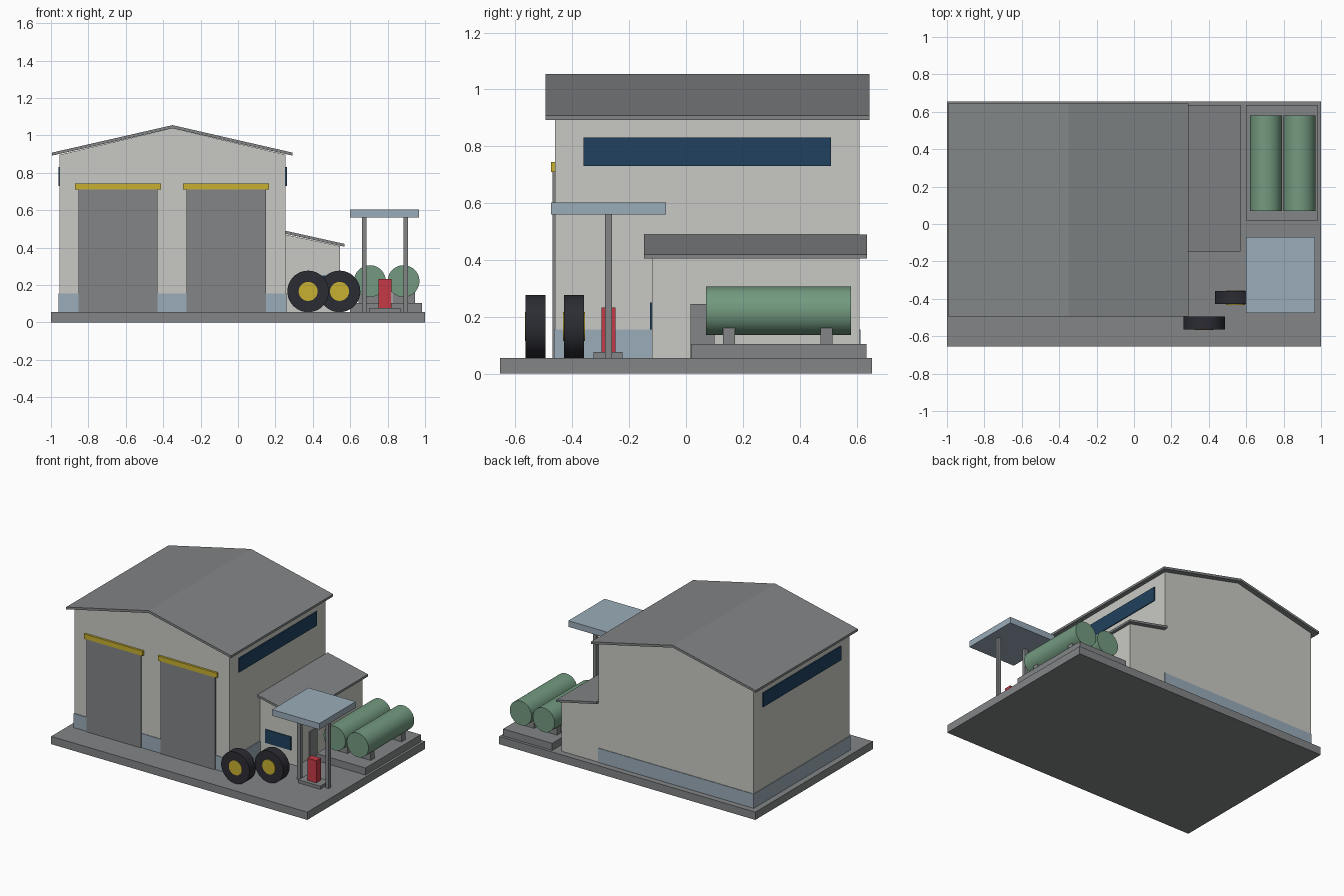
import bpy, bmesh, math
from mathutils import Matrix

if "Cube" in bpy.data.objects:
    bpy.data.objects.remove(bpy.data.objects["Cube"])


def material(name, hex_code):
    """Flat colour from an sRGB hex code, stored as linear values."""
    srgb = [int(hex_code[i:i + 2], 16) / 255 for i in (0, 2, 4)]
    lin = [c / 12.92 if c <= 0.04045 else ((c + 0.055) / 1.055) ** 2.4 for c in srgb]
    mat = bpy.data.materials.new(name)
    mat.use_nodes = True
    mat.diffuse_color = (*lin, 1)
    bsdf = next(n for n in mat.node_tree.nodes if n.type == "BSDF_PRINCIPLED")
    bsdf.inputs["Base Color"].default_value = (*lin, 1)
    return mat


WALL = material("pale wall", "C9C9C4")
GREY = material("mid grey", "828586")
BLUE = material("light steel blue", "9AACB9")
GLASS = material("dark blue glass", "20415E")
YELLOW = material("yellow paint", "C8B030")
RED = material("red paint", "C63A46")
GREEN = material("tank green", "739A80")
RUBBER = material("black rubber", "2B2C33")


def finish(name, bm, mat):
    bmesh.ops.recalc_face_normals(bm, faces=bm.faces)
    mesh = bpy.data.meshes.new(name)
    bm.to_mesh(mesh)
    bm.free()
    mesh.materials.append(mat)
    obj = bpy.data.objects.new(name, mesh)
    bpy.context.collection.objects.link(obj)
    return obj


def box(name, mat, x, y, z):
    """Box from (min, max) ranges on each axis."""
    bm = bmesh.new()
    bmesh.ops.create_cube(bm, size=1)
    for v in bm.verts:
        v.co = [r[0] if c < 0 else r[1] for c, r in zip(v.co, (x, y, z))]
    return finish(name, bm, mat)


def prism(name, mat, profile, y):
    """Extrude an (x, z) outline along y."""
    bm = bmesh.new()
    face = bm.faces.new([bm.verts.new((px, y[0], pz)) for px, pz in profile])
    new = bmesh.ops.extrude_face_region(bm, geom=[face])["geom"]
    for v in new:
        if isinstance(v, bmesh.types.BMVert):
            v.co.y = y[1]
    return finish(name, bm, mat)


def drum(name, mat, x, z, radius, y, sides=48):
    """Cylinder lying along y, smooth round its side."""
    bm = bmesh.new()
    place = Matrix.Translation((x, sum(y) / 2, z)) @ Matrix.Rotation(math.pi / 2, 4, "X")
    bmesh.ops.create_cone(bm, cap_ends=True, segments=sides, radius1=radius,
                          radius2=radius, depth=y[1] - y[0], matrix=place)
    obj = finish(name, bm, mat)
    bpy.ops.object.select_all(action="DESELECT")
    obj.select_set(True)
    bpy.context.view_layer.objects.active = obj
    bpy.ops.object.shade_smooth_by_angle(angle=math.radians(40))
    return obj


G = 0.055  # ground level on top of the slab
box("ground_slab", GREY, (-1, 1), (-0.655, 0.655), (0, G))

# Main hall with gabled roof
L, R, RIDGE = -0.955, 0.255, -0.35
prism("hall_walls", WALL, [(L, G), (R, G), (R, 0.897), (RIDGE, 1.038), (L, 0.897)], (-0.46, 0.61))
prism("hall_roof", GREY, [(-0.995, 0.892), (RIDGE, 1.038), (0.292, 0.892),
                          (0.292, 0.908), (RIDGE, 1.055), (-0.995, 0.908)], (-0.495, 0.645))
box("hall_base_band", BLUE, (L - 0.004, R + 0.004), (-0.464, 0.614), (G, 0.155))

# High side windows
for side, x in (("left", R), ("right", L)):
    box(side + "_window_strip", GLASS, (x - 0.006, x + 0.006), (-0.36, 0.51), (0.73, 0.83))

# Large doors with yellow headers
for side, x in (("right", -0.642), ("left", -0.063)):
    box(side + "_bay_door", GREY, (x - 0.212, x + 0.212), (-0.469, -0.45), (G, 0.71))
    box(side + "_door_header", YELLOW, (x - 0.23, x + 0.23), (-0.475, -0.45), (0.71, 0.744))

# Lean-to annex
prism("annex_walls", WALL, [(R, G), (0.545, G), (0.545, 0.408), (R, 0.47)], (-0.12, 0.61))
prism("annex_roof", GREY, [(R, 0.474), (0.57, 0.405), (0.57, 0.42), (R, 0.49)], (-0.147, 0.636))
box("annex_window", GLASS, (0.3, 0.5), (-0.126, -0.115), (0.155, 0.25))
box("annex_door", GREY, (0.54, 0.552), (0.015, 0.1), (G, 0.245))

# Storage tanks on their pad
box("tank_pad", GREY, (0.6, 0.983), (0.018, 0.635), (G, 0.105))
for side, x in (("inner", 0.705), ("outer", 0.885)):
    drum(side + "_tank", GREEN, x, 0.221, 0.085, (0.07, 0.58))
    for end, y in (("front", 0.152), ("back", 0.495)):
        box(f"{side}_tank_{end}_saddle", GREY, (x - 0.06, x + 0.06), (y - 0.021, y + 0.021), (0.105, 0.165))

# Fuel stand
box("canopy", BLUE, (0.6, 0.968), (-0.475, -0.07), (0.56, 0.603))
for side, x in (("inner", 0.674), ("outer", 0.896)):
    box(side + "_canopy_post", GREY, (x - 0.012, x + 0.012), (-0.285, -0.261), (G, 0.56))
box("pump_island", GREY, (0.7, 0.87), (-0.325, -0.223), (G, 0.077))
box("fuel_pump", RED, (0.75, 0.82), (-0.298, -0.248), (0.077, 0.233))

# Spare wheels standing on the slab
for side, x, y, lip in (("front", 0.375, -0.53, 0.001), ("rear", 0.543, -0.394, 0.004)):
    drum(side + "_tyre", RUBBER, x, G + 0.111, 0.111, (y - 0.035, y + 0.035))
    drum(side + "_hub", YELLOW, x, G + 0.111, 0.051, (y - 0.035 - lip, y + 0.035 + lip), 24)
